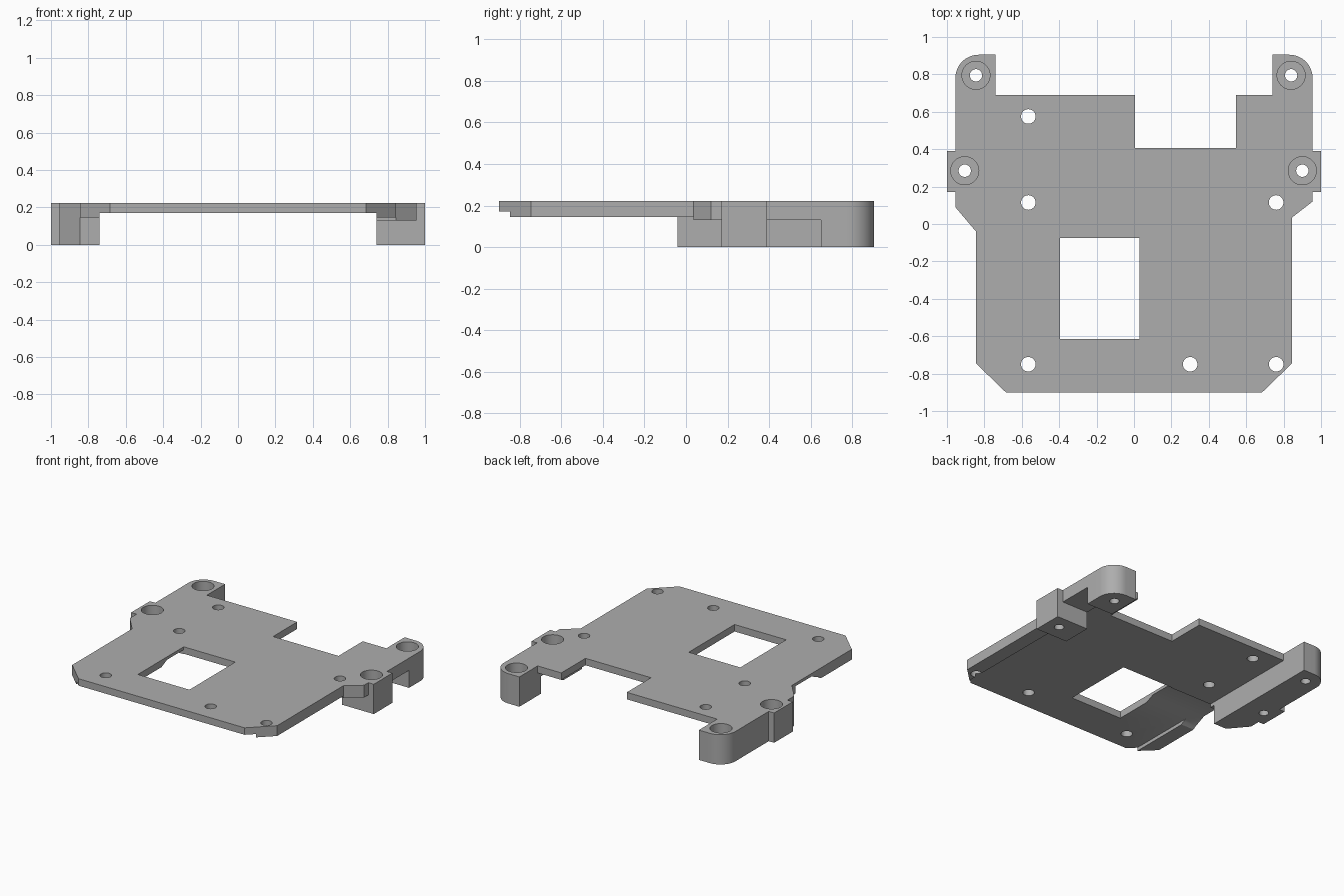
import bpy, bmesh, math

cube = bpy.data.objects.get("Cube")
if cube:
    bpy.data.objects.remove(cube, do_unlink=True)

TOP = 0.222        # upper face of the plate
PLATE = 0.17       # underside of the thin centre
RAIL = 0.145       # underside of the side rails
SHELF = 0.13       # underside of the left shelf
INNER = 0.74       # inner edge of rails and legs

grey = bpy.data.materials.new("matte_grey")
grey.use_nodes = True
grey.diffuse_color = (0.42, 0.42, 0.42, 1)
grey.node_tree.nodes["Principled BSDF"].inputs["Base Color"].default_value = (0.42, 0.42, 0.42, 1)


def prism(name, points, low, high, axis="z"):
    """Extrude a profile along z (points are x, y) or along x (points are y, z)."""
    bm = bmesh.new()
    place = (lambda a, b: (a, b, low)) if axis == "z" else (lambda a, b: (low, a, b))
    face = bm.faces.new([bm.verts.new(place(a, b)) for a, b in points])
    moved = bmesh.ops.extrude_face_region(bm, geom=[face])["geom"]
    step = (0, 0, high - low) if axis == "z" else (high - low, 0, 0)
    bmesh.ops.translate(bm, vec=step, verts=[v for v in moved if isinstance(v, bmesh.types.BMVert)])
    bmesh.ops.recalc_face_normals(bm, faces=bm.faces)
    mesh = bpy.data.meshes.new(name)
    bm.to_mesh(mesh)
    bm.free()
    obj = bpy.data.objects.new(name, mesh)
    bpy.context.scene.collection.objects.link(obj)
    mesh.materials.append(grey)
    return obj


def arc(cx, cy, r, start, end, n):
    return [(cx + r * math.cos(math.radians(start + (end - start) * i / n)),
             cy + r * math.sin(math.radians(start + (end - start) * i / n))) for i in range(n + 1)]


# Outline of the bracket, anticlockwise from the front right corner
outline = [(-0.685, -0.9), (0.685, -0.9), (0.845, -0.745), (0.845, 0.035), (0.955, 0.12),
           (0.955, 0.17), (1, 0.17), (1, 0.39), (0.955, 0.39)]
outline += arc(0.83, 0.78, 0.125, 0, 90, 16)
outline += [(INNER, 0.905), (INNER, 0.69), (0.545, 0.69), (0.545, 0.405),
            (0.005, 0.405), (0.005, 0.69), (-INNER, 0.69), (-INNER, 0.905)]
outline += arc(-0.83, 0.78, 0.125, 90, 180, 16)
outline += [(-0.955, 0.39), (-1, 0.39), (-1, 0.17), (-0.955, 0.17), (-0.955, 0.09),
            (-0.845, -0.04), (-0.845, -0.745)]
body = prism("mounting_bracket", outline, 0, TOP)

cutters = []


def cut(name, points, low, high, axis="z"):
    obj = prism(name, points, low, high, axis)
    obj.hide_render = True
    cutters.append(obj)


def cut_box(name, x0, x1, y0, y1, low, high):
    cut(name, [(x0, y0), (x1, y0), (x1, y1), (x0, y1)], low, high)


# Underside pockets: thin centre, side rails, left shelf and left arch
cut_box("centre_pocket", -INNER, INNER, -1.2, 1.2, -0.2, PLATE)
cut_box("right_rail_pocket", -1.2, -0.6, -1.3, -0.04, -0.2, RAIL)
cut_box("left_rail_pocket", 0.6, 1.2, -1.3, 0.035, -0.2, RAIL)
cut_box("left_shelf_pocket", 0.6, 1.2, 0, 0.17, -0.2, SHELF)
cut_box("left_arch", 0.6, 1.2, 0.39, 0.65, -0.2, SHELF)

# Window and the sloped cable channel from it to the right edge
cut_box("window", -0.395, 0.03, -0.615, -0.075, -0.3, 0.5)
cut("cable_channel", [(-0.42, 0.12), (-0.36, PLATE - 0.01), (-0.27, 0.2),
                      (-0.08, 0.2), (-0.08, 0.12)], -1.2, -0.3, "x")

# Small through holes in the plate
for x, y in [(-0.565, 0.575), (-0.565, 0.115), (0.76, 0.115),
             (-0.565, -0.75), (0.3, -0.75), (0.76, -0.75)]:
    cut("plate_hole", arc(x, y, 0.039, 0, 348.75, 31), -0.3, 0.5)

# Counterbored screw holes in the legs
for x, y in [(-0.845, 0.795), (0.84, 0.795), (-0.905, 0.285), (0.9, 0.285)]:
    cut("screw_hole", arc(x, y, 0.033, 0, 348.75, 31), -0.3, 0.5)
    cut("screw_head_bore", arc(x, y, 0.075, 0, 352.5, 47), 0.08, 0.5)

for obj in cutters:
    mod = body.modifiers.new(obj.name, "BOOLEAN")
    mod.operation = "DIFFERENCE"
    mod.solver = "EXACT"
    mod.object = obj

# Bake the cuts and drop the cutters
bpy.context.view_layer.update()
graph = bpy.context.evaluated_depsgraph_get()
baked = bpy.data.meshes.new_from_object(body.evaluated_get(graph))
body.modifiers.clear()
body.data = baked
for obj in cutters:
    bpy.data.objects.remove(obj, do_unlink=True)

bpy.ops.object.select_all(action="DESELECT")
body.select_set(True)
bpy.context.view_layer.objects.active = body
bpy.ops.object.shade_smooth_by_angle(angle=math.radians(30))
